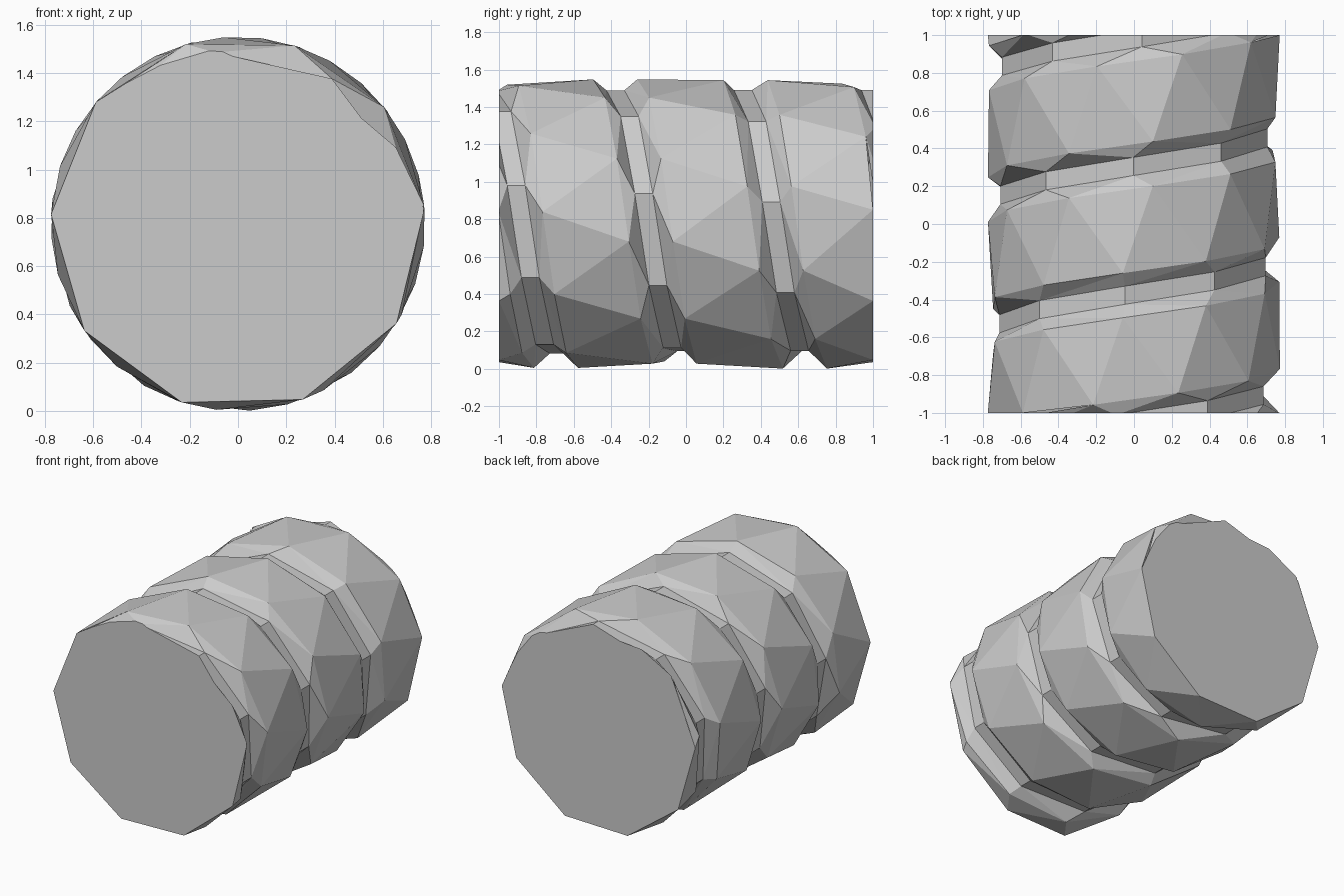
import bpy, bmesh, math

if "Cube" in bpy.data.objects:
    bpy.data.objects.remove(bpy.data.objects["Cube"])

R_OUT, R_IN, ZC = 0.775, 0.716, 0.775   # ridge radius, groove radius, axis height
PITCH, Y0 = 0.675, -0.37                # groove advance per turn, y where it crosses the top
RIM, FLOOR = 0.118, 0.048               # half widths of groove mouth and groove floor
bm = bmesh.new()


def vert(t, r, y):
    a = math.radians(t)
    return bm.verts.new((r * math.sin(a), y, ZC + r * math.cos(a)))


def helix(t, off):
    return Y0 + off + PITCH * t / 360


def helix_line(start, step, k0, k1, r, off):
    ts = [start + step * k for k in range(k0, k1)]
    return [(t, vert(t, r, helix(t, off))) for t in ts]


def cap_line(first, y):
    return [(first + 37.7 * k, vert(first + 37.7 * k, R_OUT, y)) for k in range(7)]


def zip_strip(a, b):
    """Triangulate between two polylines of (angle, vertex)."""
    i = j = 0
    while i < len(a) - 1 or j < len(b) - 1:
        step_a = j == len(b) - 1 or (i < len(a) - 1 and a[i + 1][0] <= b[j + 1][0])
        new = a[i + 1][1] if step_a else b[j + 1][1]
        bm.faces.new((a[i][1], b[j][1], new))
        if step_a:
            i += 1
        else:
            j += 1


# spiral groove: two walls and a floor
rim_l = helix_line(29.4, 33.8, -15, 27, R_OUT, -RIM)
rim_r = helix_line(29.4, 33.8, -15, 27, R_OUT, RIM)
floor_l = helix_line(36.5, 40.4, -13, 22, R_IN, -FLOOR)
floor_r = helix_line(36.5, 40.4, -13, 22, R_IN, FLOOR)
zip_strip(rim_l, floor_l)
zip_strip(floor_r, rim_r)
for k in range(len(floor_l) - 1):
    bm.faces.new((floor_l[k][1], floor_l[k + 1][1], floor_r[k + 1][1], floor_r[k][1]))

# trim the groove at both ends
for s in (-1, 1):
    bmesh.ops.bisect_plane(bm, geom=bm.verts[:] + bm.edges[:] + bm.faces[:], dist=1e-5,
                           plane_co=(0, s, 0), plane_no=(0, s, 0), clear_outer=True)

# faceted ridge between the groove turns, running out into the end rims
ts = [29.4 + 33.8 * k for k in range(-15, 27)]
lower = cap_line(-275.6, -1)
lower += [(t + 360, vert(t, R_OUT, helix(t, RIM))) for t in ts
          if -400 < t and helix(t, RIM) < 0.99]
upper = [(t, vert(t, R_OUT, helix(t, -RIM))) for t in ts
         if -270 < t and helix(t, -RIM) < 0.99]
zip_strip(lower, upper + cap_line(804.4, 1))
bmesh.ops.remove_doubles(bm, verts=bm.verts[:], dist=1e-4)

# flat end caps
for s in (-1, 1):
    ring = [v for v in bm.verts if abs(v.co.y - s) < 1e-3]
    ring.sort(key=lambda v: math.atan2(v.co.x, v.co.z - ZC))
    bm.faces.new(ring)

bmesh.ops.recalc_face_normals(bm, faces=bm.faces[:])
mesh = bpy.data.meshes.new("grooved_roller")
bm.to_mesh(mesh)
bm.free()
obj = bpy.data.objects.new("grooved_roller", mesh)
bpy.context.collection.objects.link(obj)
